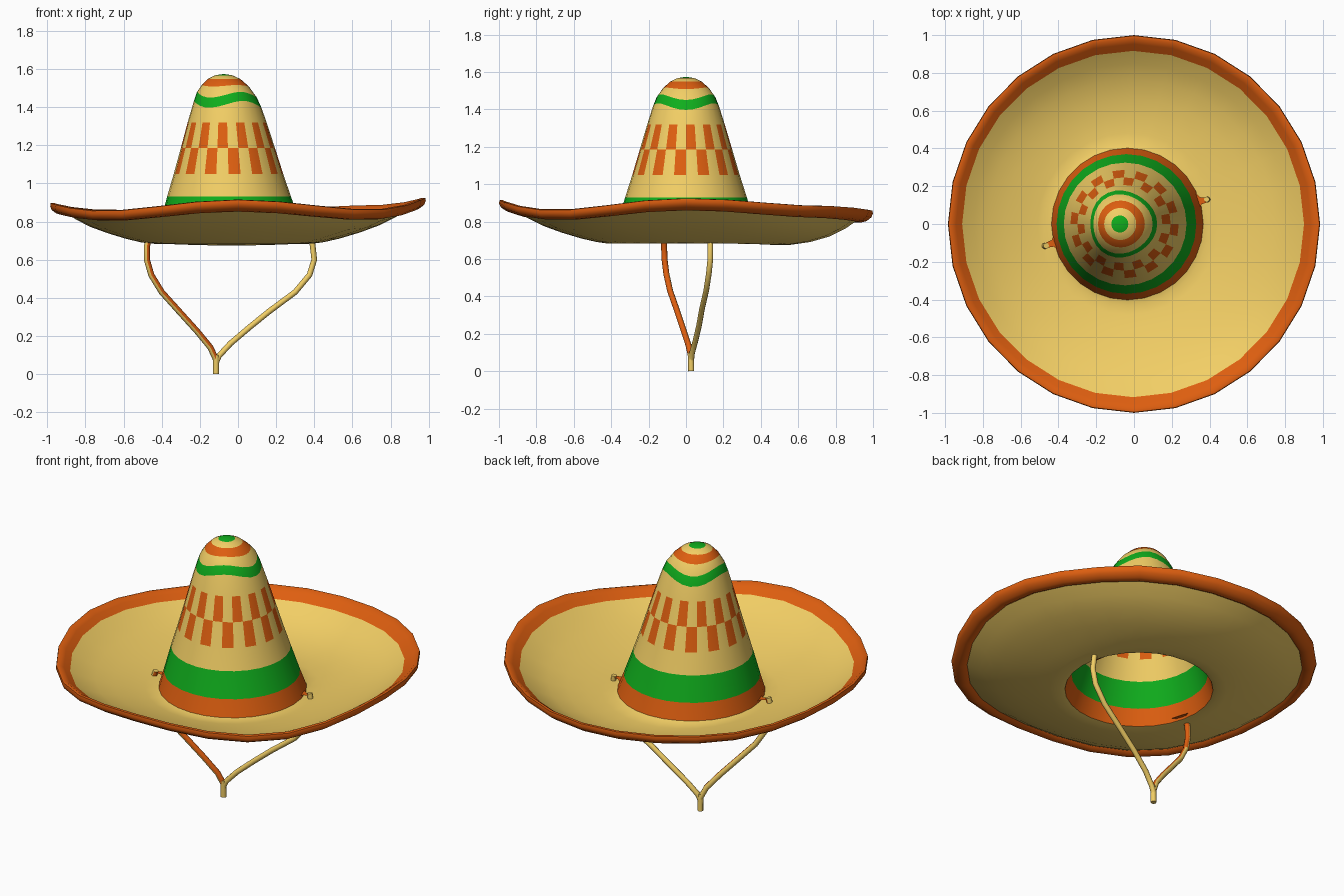
import bpy, bmesh, math
from mathutils import Vector

if "Cube" in bpy.data.objects:
    bpy.data.objects.remove(bpy.data.objects["Cube"])

SEG = 28
COLORS = {
    "straw": (0.89, 0.62, 0.13, 1),
    "orange": (0.73, 0.113, 0.005, 1),
    "green": (0.005, 0.42, 0.012, 1),
}
NAMES = list(COLORS)
MATS = []
for name, col in COLORS.items():
    m = bpy.data.materials.new(name)
    m.diffuse_color = col
    m.use_nodes = True
    m.node_tree.nodes["Principled BSDF"].inputs["Base Color"].default_value = m.diffuse_color
    MATS.append(m)


def finish(bm, name, angle=60):
    me = bpy.data.meshes.new(name)
    bm.to_mesh(me)
    bm.free()
    for m in MATS:
        me.materials.append(m)
    ob = bpy.data.objects.new(name, me)
    bpy.context.collection.objects.link(ob)
    bpy.ops.object.select_all(action='DESELECT')
    ob.select_set(True)
    bpy.context.view_layer.objects.active = ob
    bpy.ops.object.shade_smooth_by_angle(angle=math.radians(angle))
    return ob


def lathe(name, count, point, color, cap=None):
    """Skin rings of SEG points; point(ring, angle) places them, color(band, column) paints faces."""
    bm = bmesh.new()
    rings = [[bm.verts.new(point(i, 2 * math.pi * j / SEG)) for j in range(SEG)]
             for i in range(count)]
    for i in range(count - 1):
        for j in range(SEG):
            k = (j + 1) % SEG
            f = bm.faces.new((rings[i][j], rings[i][k], rings[i + 1][k], rings[i + 1][j]))
            f.material_index = NAMES.index(color(i, j))
    if cap:
        tip = bm.verts.new(cap[0])
        for j in range(SEG):
            f = bm.faces.new((rings[-1][j], rings[-1][(j + 1) % SEG], tip))
            f.material_index = NAMES.index(cap[1])
    return finish(bm, name)


# Crown: (centre x, radius, z, wave height), and the colour of the band above each ring
CROWN = [
    (-0.035, 0.402, 0.690, 0, "orange"), (-0.040, 0.370, 0.785, 0, "green"),
    (-0.047, 0.325, 0.930, 0, "straw"), (-0.050, 0.287, 1.050, 0, "check_a"),
    (-0.053, 0.247, 1.185, 0, "check_b"), (-0.057, 0.207, 1.320, 0, "straw"),
    (-0.060, 0.177, 1.415, 0.018, "green"), (-0.063, 0.157, 1.465, 0.015, "straw"),
    (-0.068, 0.124, 1.512, 0.004, "orange"), (-0.073, 0.085, 1.548, 0, "straw"),
    (-0.075, 0.045, 1.567, 0, "green"),
]


def crown_point(i, a):
    cx, r, z, wave, _ = CROWN[i]
    d = -wave * math.cos(3 * a)
    r -= 0.33 * d
    return (cx + r * math.cos(a), r * math.sin(a), z + d)


def crown_color(i, j):
    c = CROWN[i][4]
    if c.startswith("check"):
        return "orange" if (j + (c == "check_b")) % 2 else "straw"
    return c


lathe("crown", len(CROWN), crown_point, crown_color, cap=((-0.075, 0.0, 1.574), "green"))

# Wavy lift of the brim edge at eight compass directions, from +x counter-clockwise
LIFT = [0.04, 0.0, -0.025, -0.025, 0.012, -0.03, 0.03, -0.025]


def lift(a):
    t = (a / (2 * math.pi) * 8) % 8
    i, f = int(t) % 8, t % 1
    f = (1 - math.cos(math.pi * f)) / 2
    return LIFT[i] * (1 - f) + LIFT[(i + 1) % 8] * f


def brim_pt(r, z, a):
    s = min(1, max(0, (r - 0.402) / 0.583))
    sag = -0.04 * math.sin(math.pi * s) * max(0, math.sin(a)) ** 2
    return ((-0.035 * (1 - s)) + r * math.cos(a),
            r * (1 + 0.015 * s) * math.sin(a),
            z + s * s * lift(a) + sag)


# Dished brim and its rolled trim
BRIM = [(0.402, 0.690), (0.43, 0.684), (0.48, 0.691), (0.56, 0.708), (0.66, 0.735),
        (0.76, 0.767), (0.84, 0.803), (0.905, 0.842)]
TRIM = [(0.905, 0.842), (0.940, 0.868), (0.968, 0.887), (0.982, 0.884), (0.985, 0.868),
        (0.976, 0.848), (0.952, 0.832), (0.925, 0.828), (0.905, 0.842)]
lathe("brim", len(BRIM), lambda i, a: brim_pt(*BRIM[i], a), lambda i, j: "straw")
lathe("brim_trim", len(TRIM), lambda i, a: brim_pt(*TRIM[i], a), lambda i, j: "orange")


# Chin cord: round tubes along a path
def tube(name, path, radius, orange_side=False, sides=8):
    pts = [Vector(p) for p in path]
    bm = bmesh.new()
    rings = []
    for i, p in enumerate(pts):
        t = (pts[min(i + 1, len(pts) - 1)] - pts[max(i - 1, 0)]).normalized()
        u = t.cross(Vector((0, 1, 0))).normalized()
        v = t.cross(u)
        rings.append([bm.verts.new(p + radius * (u * math.cos(2 * math.pi * k / sides)
                                                 + v * math.sin(2 * math.pi * k / sides)))
                      for k in range(sides)])
    for a, b in zip(rings, rings[1:]):
        for k in range(sides):
            n = (k + 1) % sides
            bm.faces.new((a[k], a[n], b[n], b[k]))
    bm.faces.new(rings[0])
    bm.faces.new(rings[-1])
    bmesh.ops.recalc_face_normals(bm, faces=bm.faces)
    if orange_side:
        for f in bm.faces:
            f.material_index = 1 if f.normal.x > 0.3 else 0
    return finish(bm, name)


tube("left_cord", [(-0.465, -0.115, 0.715), (-0.478, -0.117, 0.67), (-0.478, -0.115, 0.60),
                   (-0.455, -0.105, 0.52), (-0.40, -0.085, 0.43), (-0.31, -0.05, 0.33),
                   (-0.215, -0.015, 0.225), (-0.145, 0.013, 0.14), (-0.115, 0.028, 0.075)],
     0.016, orange_side=True)
tube("right_cord", [(0.385, 0.13, 0.715), (0.392, 0.13, 0.67), (0.40, 0.13, 0.60),
                    (0.375, 0.122, 0.52), (0.30, 0.108, 0.43), (0.165, 0.085, 0.33),
                    (0.06, 0.07, 0.245), (-0.04, 0.05, 0.16), (-0.10, 0.032, 0.095),
                    (-0.115, 0.028, 0.06)], 0.015)
tube("cord_end", [(-0.115, 0.026, 0.10), (-0.115, 0.027, 0.05), (-0.115, 0.028, 0.0)], 0.016)


# Small orange tabs joining the crown to the cord holes
def tab(name, inner, tip):
    a, b = Vector(inner), Vector(tip)
    side = (b - a).cross(Vector((0, 0, 1))).normalized()
    bm = bmesh.new()
    outline = [a + side * 0.055, a.lerp(b, 0.5) + side * 0.018, b + side * 0.014,
               b - side * 0.014, a.lerp(b, 0.5) - side * 0.018, a - side * 0.055]
    f = bm.faces.new([bm.verts.new(p) for p in outline])
    f.material_index = 1
    if f.normal.z < 0:
        f.normal_flip()
    return finish(bm, name)


tab("left_tab", (-0.40, -0.093, 0.702), (-0.462, -0.112, 0.706))
tab("right_tab", (0.325, 0.118, 0.702), (0.385, 0.128, 0.706))
